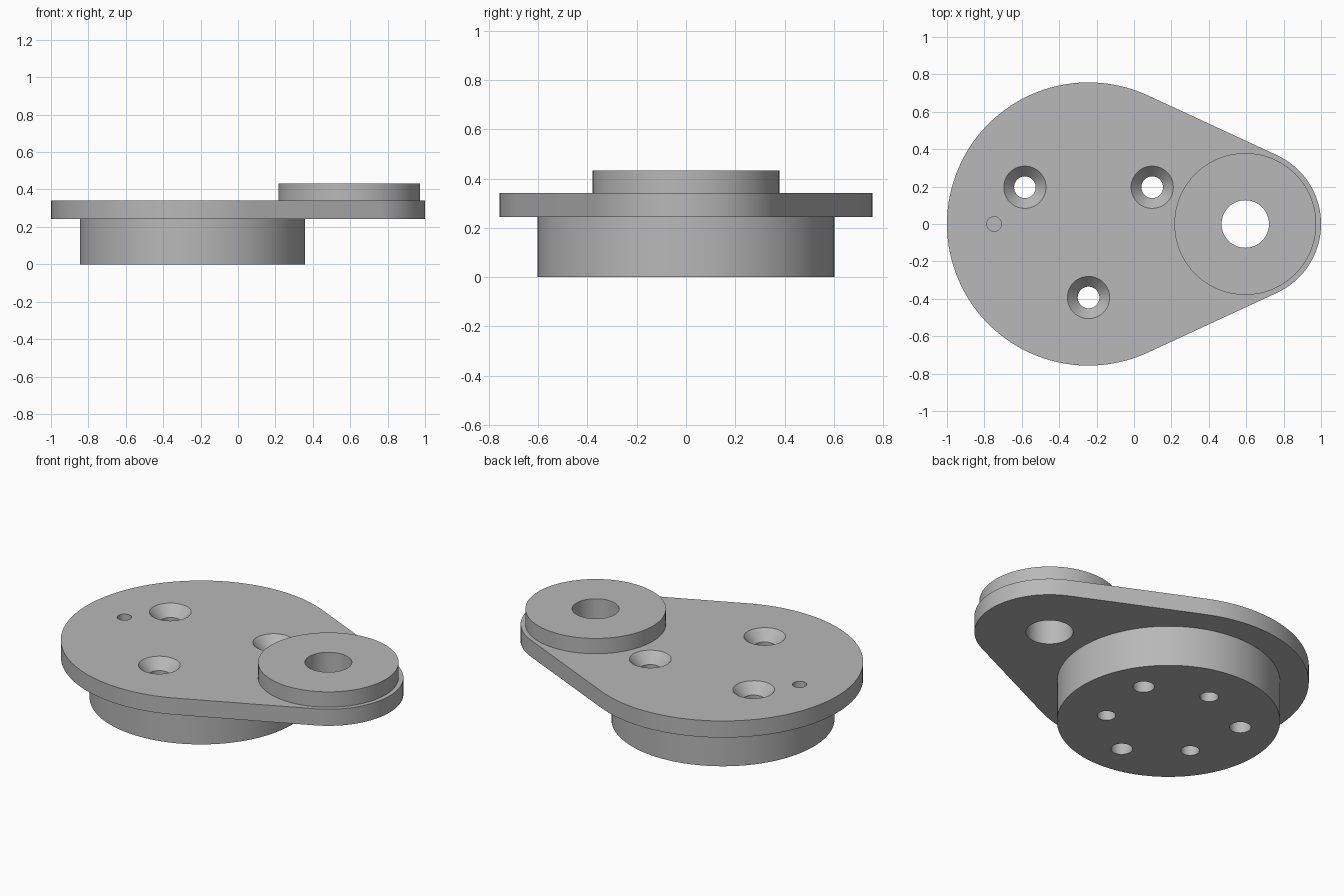
import bpy
import bmesh
from math import acos, cos, sin, pi, radians

cube = bpy.data.objects.get("Cube")
if cube:
    bpy.data.objects.remove(cube, do_unlink=True)

grey = bpy.data.materials.new("plain grey")
grey.use_nodes = True
colour = (0.48, 0.48, 0.48, 1)
grey.diffuse_color = colour
grey.node_tree.nodes["Principled BSDF"].inputs["Base Color"].default_value = colour

HUB_X, HUB_R = -0.243, 0.757      # wide end of the plate
TIP_X, TIP_R = 0.595, 0.405       # narrow end of the plate
BASE_TOP, PLATE_TOP, BOSS_TOP = 0.243, 0.342, 0.433


def loft(name, rings):
    """Solid skinned through equal-length rings of points, bottom to top."""
    bm = bmesh.new()
    loops = [[bm.verts.new(p) for p in ring] for ring in rings]
    n = len(loops[0])
    bm.faces.new(loops[0][::-1])
    bm.faces.new(loops[-1])
    for low, high in zip(loops, loops[1:]):
        for i in range(n):
            j = (i + 1) % n
            bm.faces.new((low[i], low[j], high[j], high[i]))
    mesh = bpy.data.meshes.new(name)
    bm.to_mesh(mesh)
    bm.free()
    mesh.materials.append(grey)
    obj = bpy.data.objects.new(name, mesh)
    bpy.context.collection.objects.link(obj)
    return obj


def turned(name, x, y, profile, n=128):
    """Round solid from (radius, height) pairs."""
    return loft(name, [[(x + r * cos(2 * pi * i / n), y + r * sin(2 * pi * i / n), z)
                        for i in range(n)] for r, z in profile])


def arc(x, r, start, end, z, n=80):
    return [(x + r * cos(start + (end - start) * i / n),
             r * sin(start + (end - start) * i / n), z) for i in range(n + 1)]


def cut(obj, cutter):
    cutter.hide_render = True
    mod = obj.modifiers.new("hole", 'BOOLEAN')
    mod.operation = 'DIFFERENCE'
    mod.solver = 'EXACT'
    mod.object = cutter
    bpy.context.view_layer.objects.active = obj
    bpy.ops.object.modifier_apply(modifier=mod.name)


# Teardrop plate: two arcs joined by their common tangents
tangent = acos((HUB_R - TIP_R) / (TIP_X - HUB_X))
plate = loft("plate", [arc(TIP_X, TIP_R, -tangent, tangent, z)
                       + arc(HUB_X, HUB_R, tangent, 2 * pi - tangent, z)
                       for z in (BASE_TOP, PLATE_TOP)])

# Round base below, round boss on top of the narrow end
base = turned("base", HUB_X, 0, [(0.602, 0), (0.602, BASE_TOP)])
boss = turned("boss", TIP_X, 0, [(0.379, PLATE_TOP), (0.379, BOSS_TOP)])

cutters = []

# Bore through boss and plate
bore = turned("bore_cutter", TIP_X, 0, [(0.127, 0.1), (0.127, 0.6)], 64)
cut(plate, bore)
cut(boss, bore)
cutters.append(bore)

# Countersunk screw holes, with blind holes between them underneath
for k in range(3):
    a = radians(30 + 120 * k)
    screw = turned("screw_cutter", HUB_X + 0.393 * cos(a), 0.393 * sin(a),
                   [(0.058, -0.1), (0.058, PLATE_TOP - 0.06),
                    (0.113, PLATE_TOP), (0.113, 0.5)], 48)
    cut(plate, screw)
    cut(base, screw)
    b = a + radians(60)
    blind = turned("blind_cutter", HUB_X + 0.34 * cos(b), 0.34 * sin(b),
                   [(0.05, -0.1), (0.05, 0.2)], 48)
    cut(base, blind)
    cutters += [screw, blind]

# Small locating hole in the plate
pin = turned("pin_cutter", -0.748, 0, [(0.039, PLATE_TOP - 0.08), (0.039, 0.5)], 40)
cut(plate, pin)
cutters.append(pin)

for c in cutters:
    bpy.data.objects.remove(c, do_unlink=True)

# Smooth round walls with crisp rims
bpy.ops.object.select_all(action='DESELECT')
for obj in (plate, base, boss):
    obj.select_set(True)
bpy.context.view_layer.objects.active = plate
bpy.ops.object.shade_smooth_by_angle(angle=radians(30))
